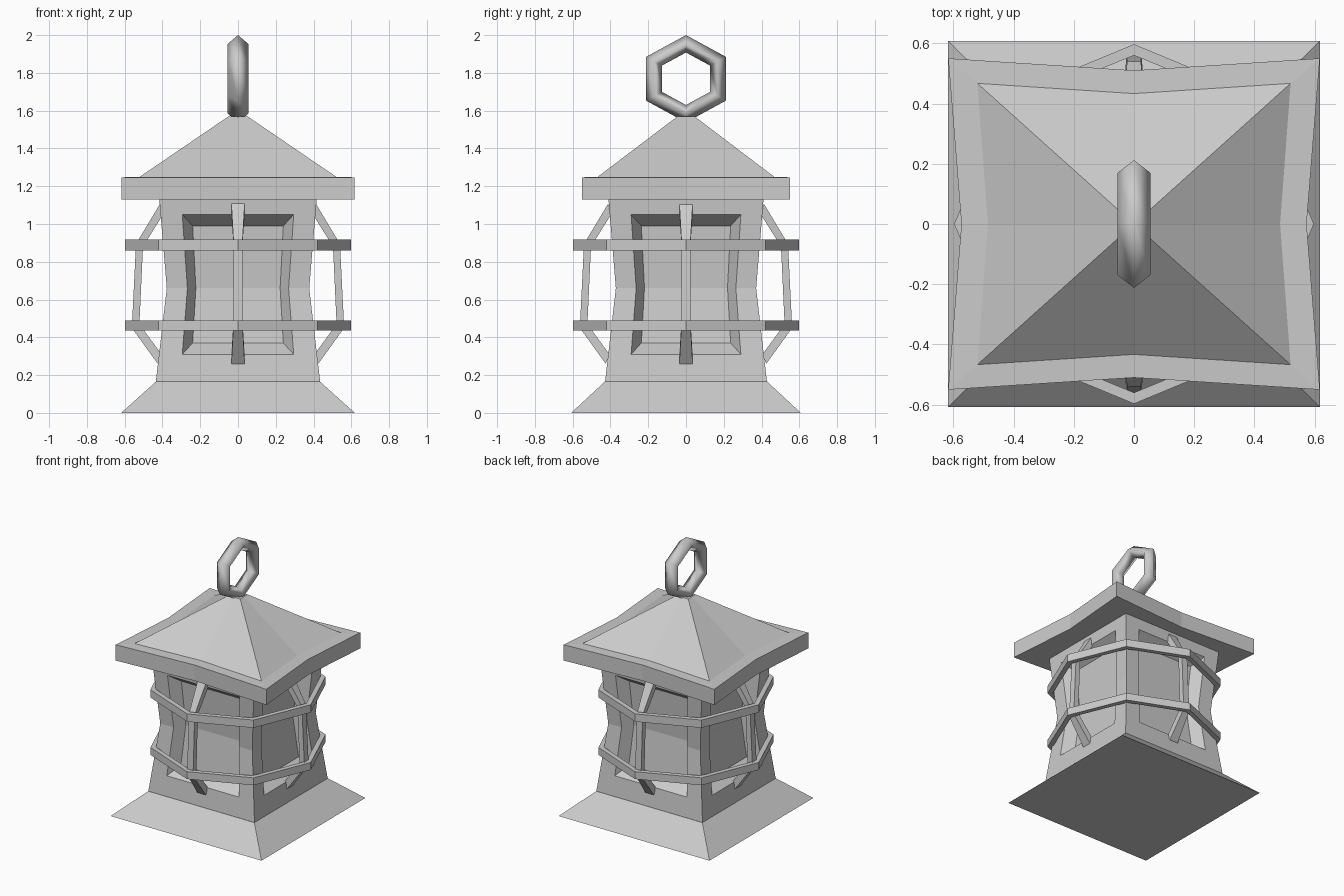
import bpy, bmesh, math
from mathutils import Matrix

if "Cube" in bpy.data.objects:
    bpy.data.objects.remove(bpy.data.objects["Cube"])


def make(name, bm):
    bmesh.ops.remove_doubles(bm, verts=bm.verts, dist=0.0005)
    bmesh.ops.recalc_face_normals(bm, faces=bm.faces)
    me = bpy.data.meshes.new(name)
    bm.to_mesh(me)
    bm.free()
    ob = bpy.data.objects.new(name, me)
    bpy.context.collection.objects.link(ob)
    return ob


def bridge(bm, a, b):
    n = len(a)
    for i in range(n):
        j = (i + 1) % n
        bm.faces.new((a[i], a[j], b[j], b[i]))


def stack(name, rings):
    """Closed solid through a list of point rings."""
    bm = bmesh.new()
    loops = [[bm.verts.new(p) for p in r] for r in rings]
    for a, b in zip(loops, loops[1:]):
        bridge(bm, a, b)
    bm.faces.new(loops[0])
    bm.faces.new(loops[-1])
    return make(name, bm)


# flared base
def rect(x, y, z):
    return [(-x, -y, z), (x, -y, z), (x, y, z), (-x, y, z)]


stack("base", [rect(0.618, 0.608, 0), rect(0.435, 0.43, 0.165)])

# waisted body with a recessed window on every side
BOT, MID, TOP = (0.165, 0.435), (0.66, 0.377), (1.135, 0.417)


def half(z):
    a, b = (BOT, MID) if z < MID[0] else (MID, TOP)
    return a[1] + (b[1] - a[1]) * (z - a[0]) / (b[0] - a[0])


def window_loop(bm, rows, depth):
    pts = [(u, z) for u, z in rows] + [(-u, z) for u, z in reversed(rows)]
    return [bm.verts.new((u, -(half(z) - depth), z)) for u, z in pts]


bm = bmesh.new()
for k in range(4):
    outer = window_loop(bm, [(w, z) for z, w in (BOT, MID, TOP)], 0)
    frame = window_loop(bm, [(0.295, 0.31), (0.268, 0.66), (0.295, 1.05)], 0)
    pane = window_loop(bm, [(0.24, 0.37), (0.223, 0.66), (0.24, 0.99)], 0.08)
    bridge(bm, outer, frame)
    bridge(bm, frame, pane)
    bm.faces.new((pane[0], pane[1], pane[4], pane[5]))
    bm.faces.new((pane[1], pane[2], pane[3], pane[4]))
    bmesh.ops.rotate(bm, verts=bm.verts, cent=(0, 0, 0),
                     matrix=Matrix.Rotation(math.pi / 2, 3, 'Z'))
body = make("body", bm)
body.scale.y = 0.985


# roof with edges bowed inward
def bowed(cx, cy, mx, my, z):
    return [(-cx, -cy, z), (0, -my, z), (cx, -cy, z), (mx, 0, z),
            (cx, cy, z), (0, my, z), (-cx, cy, z), (-mx, 0, z)]


stack("roof", [bowed(0.617, 0.55, 0.573, 0.51, 1.13),
               bowed(0.617, 0.55, 0.573, 0.51, 1.247),
               bowed(0.52, 0.467, 0.485, 0.433, 1.25),
               bowed(0.05, 0.045, 0.048, 0.043, 1.57)])


# octagonal cage bands
def octagon(r, z):
    return [(r * math.cos(i * math.pi / 4), r * math.sin(i * math.pi / 4), z)
            for i in range(8)]


for name, z0, z1 in (("lower_band", 0.435, 0.49), ("upper_band", 0.86, 0.918)):
    bm = bmesh.new()
    loops = [[bm.verts.new(p) for p in octagon(r, z)]
             for r, z in ((0.597, z0), (0.597, z1), (0.56, z1), (0.56, z0))]
    for i in range(4):
        bridge(bm, loops[i], loops[(i + 1) % 4])
    make(name, bm)

# bent cage bars: outer radius, z, inner radius, z, half width
BAR = [(0.425, 0.26, 0.405, 0.31, 0.035), (0.562, 0.45, 0.522, 0.47, 0.025),
       (0.54, 0.895, 0.503, 0.88, 0.023), (0.412, 1.108, 0.4, 1.045, 0.035)]
for k, side in enumerate(("right", "back", "left", "front")):
    bar = stack("cage_bar_" + side,
                [[(ro, -w, zo), (ro, w, zo), (ri, w, zi), (ri, -w, zi)]
                 for ro, zo, ri, zi, w in BAR])
    bar.rotation_euler.z = k * math.pi / 2

# hexagonal hanging ring
bpy.ops.mesh.primitive_torus_add(major_segments=6, minor_segments=4,
                                 major_radius=0.185, minor_radius=0.046,
                                 location=(0, 0, 1.769),
                                 rotation=(0, math.pi / 2, 0))
ring = bpy.context.object
ring.name = "hanging_ring"
ring.scale = (1.0, 1.06, 1.18)
bpy.ops.object.shade_smooth()
